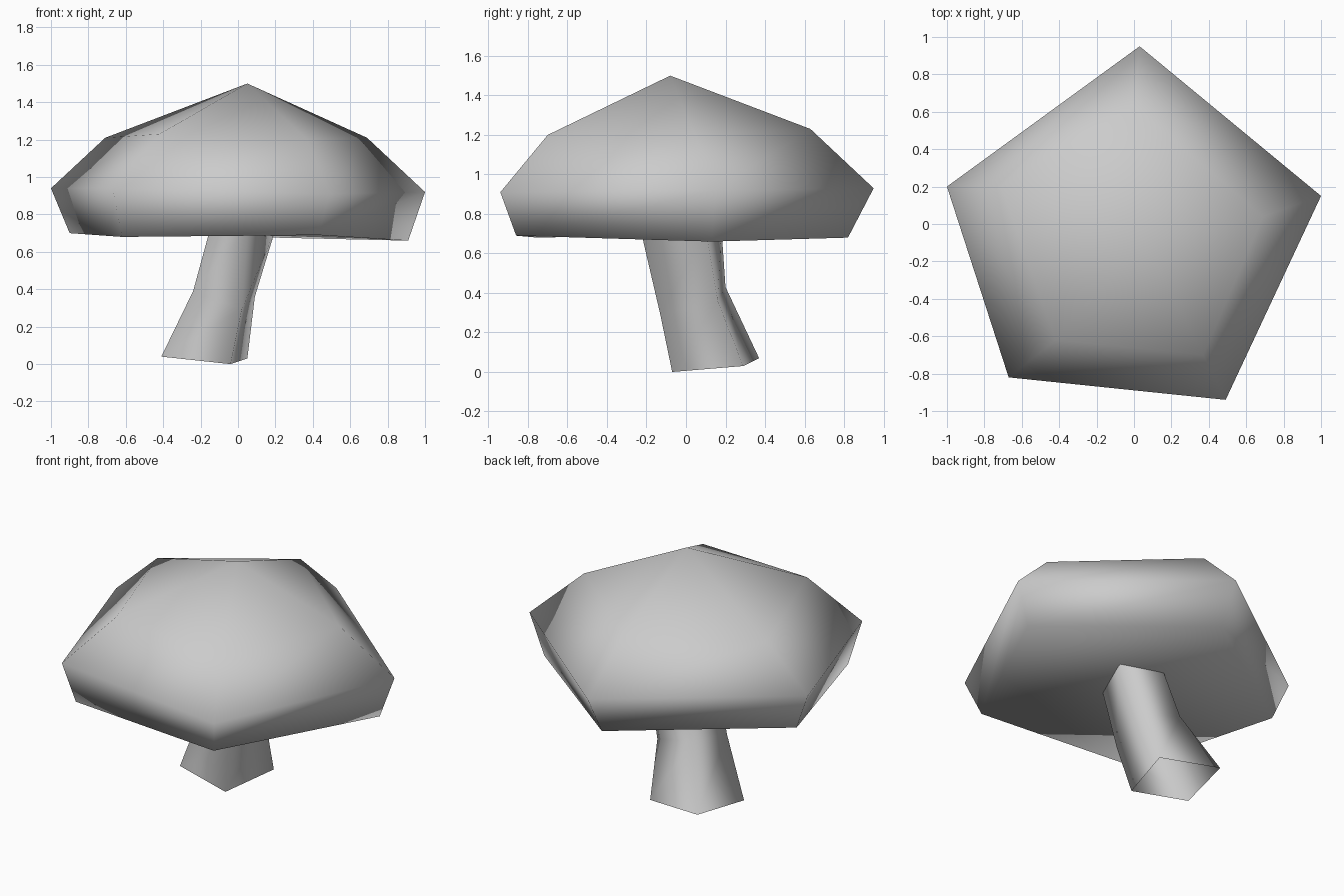
import bpy
import bmesh

default_cube = bpy.data.objects.get("Cube")
if default_cube:
    bpy.data.objects.remove(default_cube, do_unlink=True)


def make_material(name, colour):
    material = bpy.data.materials.new(name)
    material.use_nodes = True
    material.diffuse_color = colour
    for node in material.node_tree.nodes:
        if node.type == "BSDF_PRINCIPLED":
            node.inputs["Base Color"].default_value = colour
    return material


def loft(name, rings, material, tip=None, close_bottom=False):
    """Skin rings listed bottom to top, each counterclockwise from above."""
    bm = bmesh.new()
    loops = [[bm.verts.new(point) for point in ring] for ring in rings]
    count = len(loops[0])
    for low, high in zip(loops, loops[1:]):
        for i in range(count):
            j = (i + 1) % count
            bm.faces.new((low[i], low[j], high[j], high[i]))
    if tip:
        top = bm.verts.new(tip)
        last = loops[-1]
        for i in range(count):
            bm.faces.new((last[i], last[(i + 1) % count], top))
    if close_bottom:
        bm.faces.new(list(reversed(loops[0])))
    for face in bm.faces:
        face.smooth = True
    mesh = bpy.data.meshes.new(name)
    bm.to_mesh(mesh)
    bm.free()
    mesh.materials.append(material)
    obj = bpy.data.objects.new(name, mesh)
    bpy.context.scene.collection.objects.link(obj)
    return obj


grey = make_material("plain grey", (0.6, 0.6, 0.6, 1.0))

# Five-sided cap: corners run back, left, front left, front right, right
cap_underside = [(0.02, 0.82, 0.68), (-0.9, 0.17, 0.7), (-0.62, -0.75, 0.68),
                 (0.43, -0.86, 0.69), (0.91, 0.13, 0.66)]
cap_rim = [(0.03, 0.95, 0.93), (-1, 0.2, 0.94), (-0.67, -0.82, 0.94),
           (0.49, -0.94, 0.91), (1, 0.15, 0.92)]
cap_shoulder = [(0, 0.63, 1.23), (-0.71, 0.2, 1.21), (-0.42, -0.62, 1.23),
                (0.37, -0.7, 1.2), (0.69, 0.04, 1.21)]
loft("mushroom_cap", [cap_underside, cap_rim, cap_shoulder], grey,
     tip=(0.05, -0.08, 1.5), close_bottom=True)

# Bent four-sided stem, open at the foot and tucked into the cap
stem_foot = [(-0.41, 0, 0.04), (-0.04, -0.07, 0), (0.05, 0.29, 0.03), (-0.34, 0.37, 0.07)]
stem_bend = [(-0.24, -0.07, 0.39), (0.02, -0.13, 0.29), (0.09, 0.16, 0.36), (-0.18, 0.2, 0.43)]
stem_top = [(-0.15, -0.1, 0.72), (0.05, -0.23, 0.72), (0.2, 0.1, 0.72), (-0.06, 0.18, 0.72)]
loft("mushroom_stem", [stem_foot, stem_bend, stem_top], grey)
